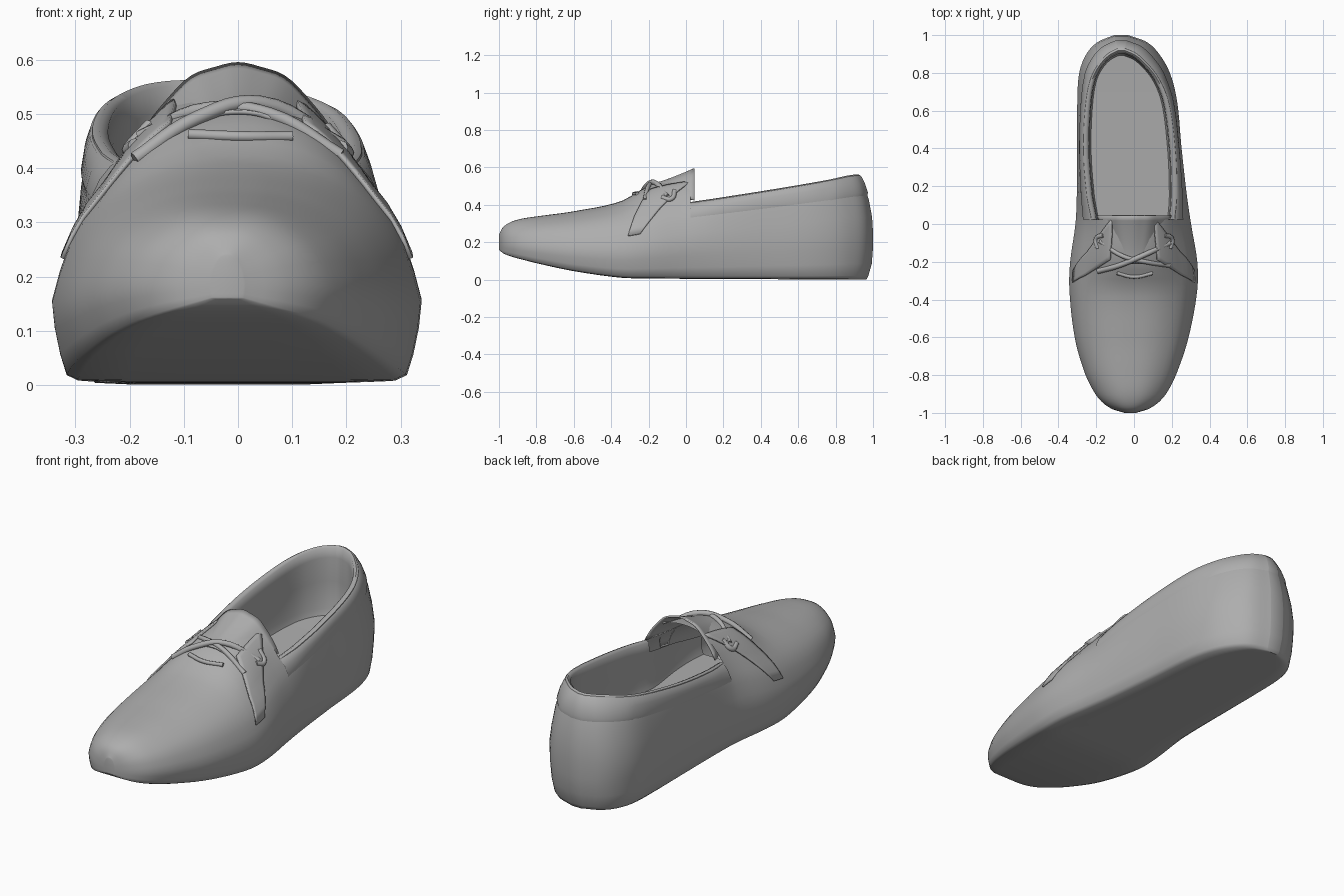
import bpy, bmesh, math
from mathutils import Vector

if "Cube" in bpy.data.objects:
    bpy.data.objects.remove(bpy.data.objects["Cube"])

# Stations: y, left x, right x, underside z, rim z, rim width fraction, top z
KEYS = [
    (-1.00, -.050, .01, .160, .215, .80, .240),
    (-.98, -.115, .075, .142, .238, .80, .278),
    (-.94, -.172, .135, .125, .256, .80, .306),
    (-.88, -.217, .182, .108, .266, .79, .325),
    (-.78, -.264, .230, .083, .277, .78, .340),
    (-.60, -.314, .289, .045, .292, .77, .365),
    (-.35, -.342, .335, .010, .325, .75, .418),
    (-.20, -.338, .335, .006, .360, .73, .500),
    (.00, -.310, .302, .004, .405, .72, .543),
    (.15, -.303, .280, .003, .428, .82, .550),
    (.40, -.302, .252, .002, .467, .88, .560),
    (.65, -.300, .228, .001, .508, .83, .560),
    (.80, -.290, .190, .001, .532, .73, .560),
    (.90, -.252, .133, .001, .549, .62, .560),
    (.965, -.190, .065, .001, .556, .54, .560),
    (1.00, -.105, -.03, .001, .558, .50, .560)]

GREY = bpy.data.materials.new("dark_grey")
GREY.diffuse_color = (.42, .42, .42, 1)
GREY.use_nodes = True
GREY.node_tree.nodes["Principled BSDF"].inputs["Base Color"].default_value = GREY.diffuse_color


def slope(i, k):
    a, b = KEYS[max(i - 1, 0)], KEYS[min(i + 1, len(KEYS) - 1)]
    return (b[k] - a[k]) / (b[0] - a[0])


def station(y):
    i = max(j for j in range(len(KEYS) - 1) if KEYS[j][0] <= y + 1e-9)
    a, b = KEYS[i], KEYS[i + 1]
    d = b[0] - a[0]
    s = (y - a[0]) / d
    s2, s3 = s * s, s ** 3
    v = [(2*s3 - 3*s2 + 1) * a[k] + (3*s2 - 2*s3) * b[k]
         + d * ((s3 - 2*s2 + s) * slope(i, k) + (s3 - s2) * slope(i + 1, k))
         for k in range(1, 7)]
    return (v[0] + v[1]) / 2, (v[1] - v[0]) / 2, v[2], v[3], v[4], v[5]


def lean(y, z):
    # the heel back curves forward above and below its widest level
    w = min(max((y - .55) / .45, 0), 1) ** 2
    d = .07 * ((z - .25) / .31) ** 2 if z > .25 else .035 * ((.25 - z) / .25) ** 4
    return y - w * d


def surf(y, t, side):
    # t: 0 sole centre, 1 rim, 2 top centre line
    c, h, zb, zr, k, zt = station(y)
    if t <= 1:
        prof = [(0, 0), (.3, 0), (.6, 0), (.86, .006), (.92, .035), (.955, .15), (.985, .3),
                (1, .45), (1 - (1 - k) * .15, .6), (1 - (1 - k) * .36, .76),
                (1 - (1 - k) * .64, .89), (k, 1)]
        f = t * (len(prof) - 1)
        i = min(int(f), len(prof) - 2)
        f -= i
        a = prof[i][0] + (prof[i+1][0] - prof[i][0]) * f
        z = zb + (zr - zb) * (prof[i][1] + (prof[i+1][1] - prof[i][1]) * f)
    else:
        r = 2 - t
        a, z = k * r, zr + (zt - zr) * (1 - r ** 2.5)
    return Vector((c + side * h * a, lean(y, z), z))


def top_z(x, y):
    c, h, zb, zr, k, zt = station(y)
    r = abs(x - c) / (h * k)
    return zr + (zt - zr) * (1 - r ** 2.5)


def finish(name, bm, thick=0):
    bmesh.ops.remove_doubles(bm, verts=bm.verts, dist=.0004)
    bmesh.ops.recalc_face_normals(bm, faces=bm.faces)
    me = bpy.data.meshes.new(name)
    bm.to_mesh(me)
    bm.free()
    me.materials.append(GREY)
    ob = bpy.data.objects.new(name, me)
    bpy.context.collection.objects.link(ob)
    if thick:
        m = ob.modifiers.new("thickness", 'SOLIDIFY')
        m.thickness, m.offset = thick, 0
    bpy.ops.object.select_all(action='DESELECT')
    bpy.context.view_layer.objects.active = ob
    ob.select_set(True)
    bpy.ops.object.shade_smooth_by_angle(angle=math.radians(60))
    return ob


def grid(bm, rows):
    vs = [[bm.verts.new(p) for p in r] for r in rows]
    for a, b in zip(vs, vs[1:]):
        for i in range(len(a) - 1):
            bm.faces.new((a[i], a[i+1], b[i+1], b[i]))


def both_ways(fn, ts):
    return [fn(t, -1) for t in reversed(ts)] + [fn(t, 1) for t in ts]


# Outer shell: sole and side walls, plus the vamp over the front
N = 64
ys = [-math.cos(math.pi * i / N) for i in range(N + 1)]
wall = [i / 11 for i in range(12)]
cap = [1 + i / 8 for i in range(9)]
EDGE = .025
front = [y for y in ys if y < EDGE - .01] + [EDGE]
ys = sorted(set(ys + [EDGE]))
bm = bmesh.new()
grid(bm, [both_ways(lambda t, s: surf(y, t, s), wall) for y in ys])
for side in (-1, 1):
    grid(bm, [[surf(y, t, side) for t in cap] for y in front])
for y, ts in ((-1, wall + cap[1:]), (1, wall)):
    grid(bm, [[surf(y, t, s) for t in ts] for s in (-1, 1)])
bmesh.ops.dissolve_degenerate(bm, edges=bm.edges, dist=.0003)
finish("shoe_upper_and_sole", bm)


# Lining: rolled rim, inner wall and footbed
def lining(y, j, side):
    c, h, zb, zr, k, zt = station(y)
    floor = .17 + .05 * max(y, 0)
    a, z = [(1, zr), (.95, zr + .005), (.88, zr - .004), (.86, zr - .05),
            (.87, (zr + floor) / 2), (.87, floor + .03), (.83, floor), (0, floor)][j]
    w = min(max((y - .5) / .5, 0), 1) ** 2
    inset = [0, .01, .025, .03, .03, .03, .04, .04][j]
    return Vector((c + side * h * k * a, lean(y, z if j < 3 else zr) - w * inset, z))


bm = bmesh.new()
back = [y for y in ys if y >= EDGE]
for side in (-1, 1):
    grid(bm, [[lining(y, j, side) for j in range(8)] for y in back])
    grid(bm, [[lining(y, j, side) for j in range(3, 8)] for y in ys if -.45 < y <= EDGE])
grid(bm, [[lining(1, j, s) for j in range(8)] for s in (-1, 1)])
finish("lining_and_footbed", bm)


# Collar band standing just proud of the rim
def proud(y, t, side, d):
    p = surf(y, t, side)
    out = Vector((p.x - station(y)[0], 0, p.z - .2))
    if y > .8:
        out = Vector((p.x + .06, p.y - .72, .02))
    return p + out.normalized() * d


bm = bmesh.new()
band = [(1, -.003), (.985, .004), (.93, .007), (.87, .006), (.84, -.003)]
path = [(y, -1) for y in back] + [(y, 1) for y in reversed(back)]
grid(bm, [[proud(y, t, s, d) for t, d in band] for y, s in path])
finish("collar_band", bm)

# Side facings running from the lacing down to the flanks
for side, name in ((-1, "left"), (1, "right")):
    bm = bmesh.new()
    rows = []
    for i in range(11):
        v = i / 10
        y0, y1 = -.19 - .12 * v, EDGE - .27 * v ** 1.3
        rows.append([proud(y0 + (y1 - y0) * j / 8, 1.5 - .72 * v, side, .004)
                     for j in range(9)])
    grid(bm, rows)
    finish(name + "_facing", bm, .008)

# Tongue: pleated arch rising at the opening
bm = bmesh.new()
rows = []
for i in range(11):
    v = i / 10
    y = -.21 + .255 * v
    hw = .10 + .095 * v
    zc = .503 + .089 * v ** 1.3
    rows.append([Vector((hw * u, y, zc - (.035 + .13 * v) * abs(u) ** 2.3
                         - .004 * v * (1 - math.cos(u * 14)) / 2))
                 for u in [k / 14 - 1 for k in range(29)]])
grid(bm, rows)
finish("tongue", bm, .008)


# Laces lying on the vamp: crossing strands, small knots, lower stitch bar
def lace(name, pts, r):
    cu = bpy.data.curves.new(name, 'CURVE')
    cu.dimensions = '3D'
    cu.bevel_depth, cu.bevel_resolution, cu.use_fill_caps = r, 2, True
    cu.materials.append(GREY)
    sp = cu.splines.new('BEZIER')
    sp.bezier_points.add(len(pts) - 1)
    for b, (x, y, lift) in zip(sp.bezier_points, pts):
        b.co = (x, y, top_z(x, y) + lift)
        b.handle_left_type = b.handle_right_type = 'AUTO'
    sp.resolution_u = 6
    bpy.context.collection.objects.link(bpy.data.objects.new(name, cu))


lace("lace_cross_a", [(-.19, -.25, .004), (-.08, -.22, .006), (.04, -.17, .012), (.19, -.10, .006)], .014)
lace("lace_cross_b", [(-.18, -.09, .006), (-.06, -.17, .004), (.06, -.20, .004), (.19, -.22, .004)], .012)
lace("lower_lace_bar", [(-.09, -.26, .003), (0, -.28, .003), (.10, -.26, .003)], .010)
for side, name in ((-1, "left"), (1, "right")):
    lace(name + "_lace_knot", [(side * .19, -.13, .004), (side * .20, -.08, .006),
                               (side * .16, -.06, .004)], .013)
